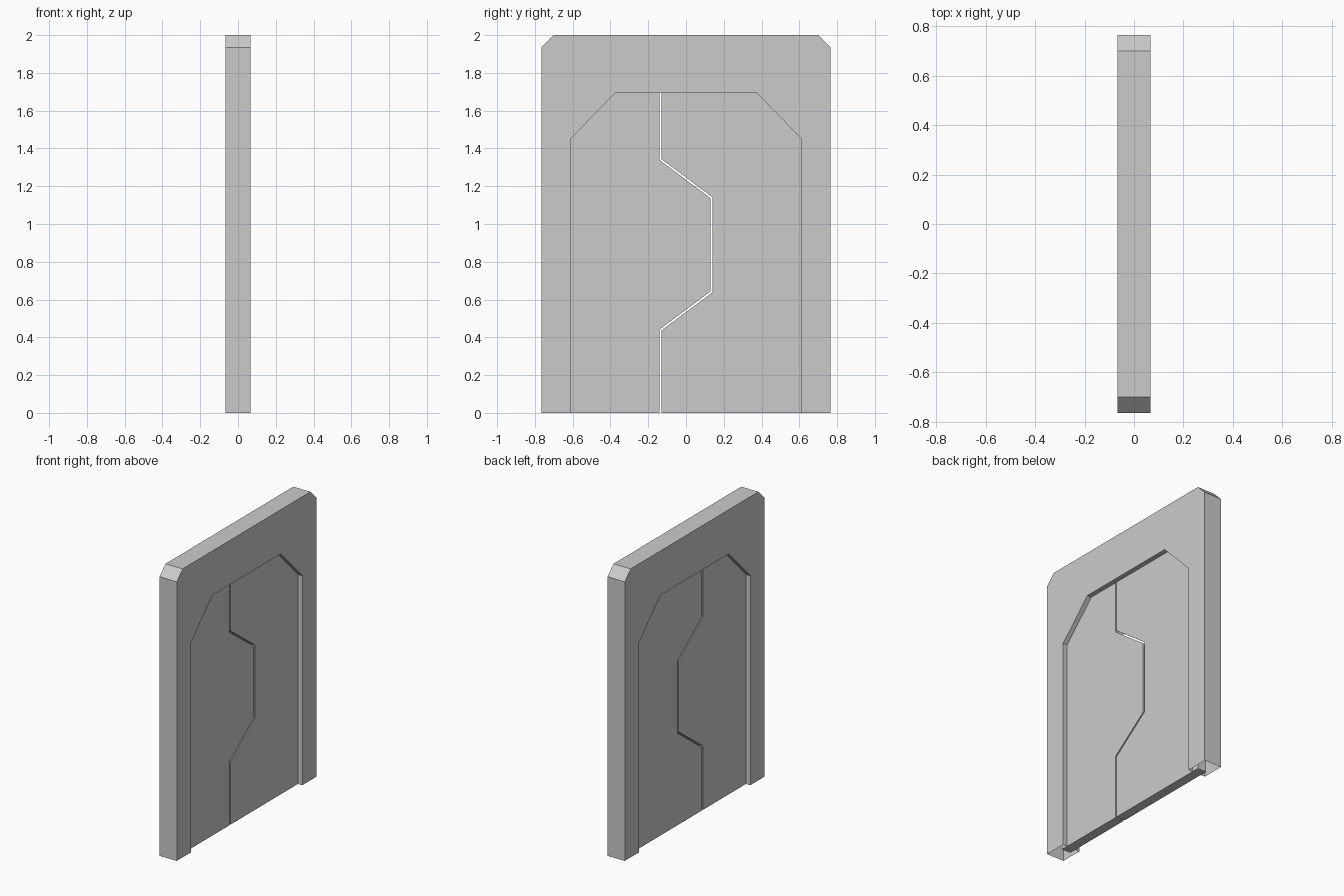
import bpy, bmesh
from mathutils import Vector

if "Cube" in bpy.data.objects:
    bpy.data.objects.remove(bpy.data.objects["Cube"])


def extrude_profile(name, pts, half, open_bottom=False):
    """Extrude a (y, z) outline through x = -half..half."""
    bm = bmesh.new()
    face = bm.faces.new([bm.verts.new((-half, y, z)) for y, z in pts])
    ext = bmesh.ops.extrude_face_region(bm, geom=[face], use_keep_orig=True)
    verts = [g for g in ext["geom"] if isinstance(g, bmesh.types.BMVert)]
    bmesh.ops.translate(bm, verts=verts, vec=Vector((2 * half, 0, 0)))
    bmesh.ops.recalc_face_normals(bm, faces=bm.faces[:])
    if open_bottom:
        low = [f for f in bm.faces if all(v.co.z < 1e-4 for v in f.verts)]
        bmesh.ops.delete(bm, geom=low, context="FACES_ONLY")
    mesh = bpy.data.meshes.new(name)
    bm.to_mesh(mesh)
    bm.free()
    obj = bpy.data.objects.new(name, mesh)
    bpy.context.collection.objects.link(obj)
    return obj


def mirrored(half_pts):
    """Close a half outline by mirroring it in y."""
    return half_pts + [(-y, z) for y, z in reversed(half_pts)]


# Frame: chamfered slab with an arch-like opening, hollow underneath
outer = mirrored([(0.765, 0), (0.765, 1.935), (0.70, 2.0)])
opening = mirrored([(0.61, 0), (0.61, 1.452), (0.375, 1.693)])
extrude_profile("door_frame", outer + opening[::-1], 0.066, open_bottom=True)

# Door leaves: interlocking seam with a thin gap, edges tucked into the frame
tuck = [(0.66, 0), (0.66, 1.47), (0.395, 1.743)]
gap = 0.005


def seam(side):
    y, d, m = 0.134, gap * side, gap * side * 0.5
    return [(-y + d, 1.743), (-y + d, 1.34 + m), (y + d, 1.14 + m),
            (y + d, 0.64 - m), (-y + d, 0.44 - m), (-y + d, 0)]


for name, side in (("right_door_leaf", 1), ("left_door_leaf", -1)):
    edge = [(y * side, z) for y, z in tuck]
    extrude_profile(name, edge + seam(side), 0.033)
